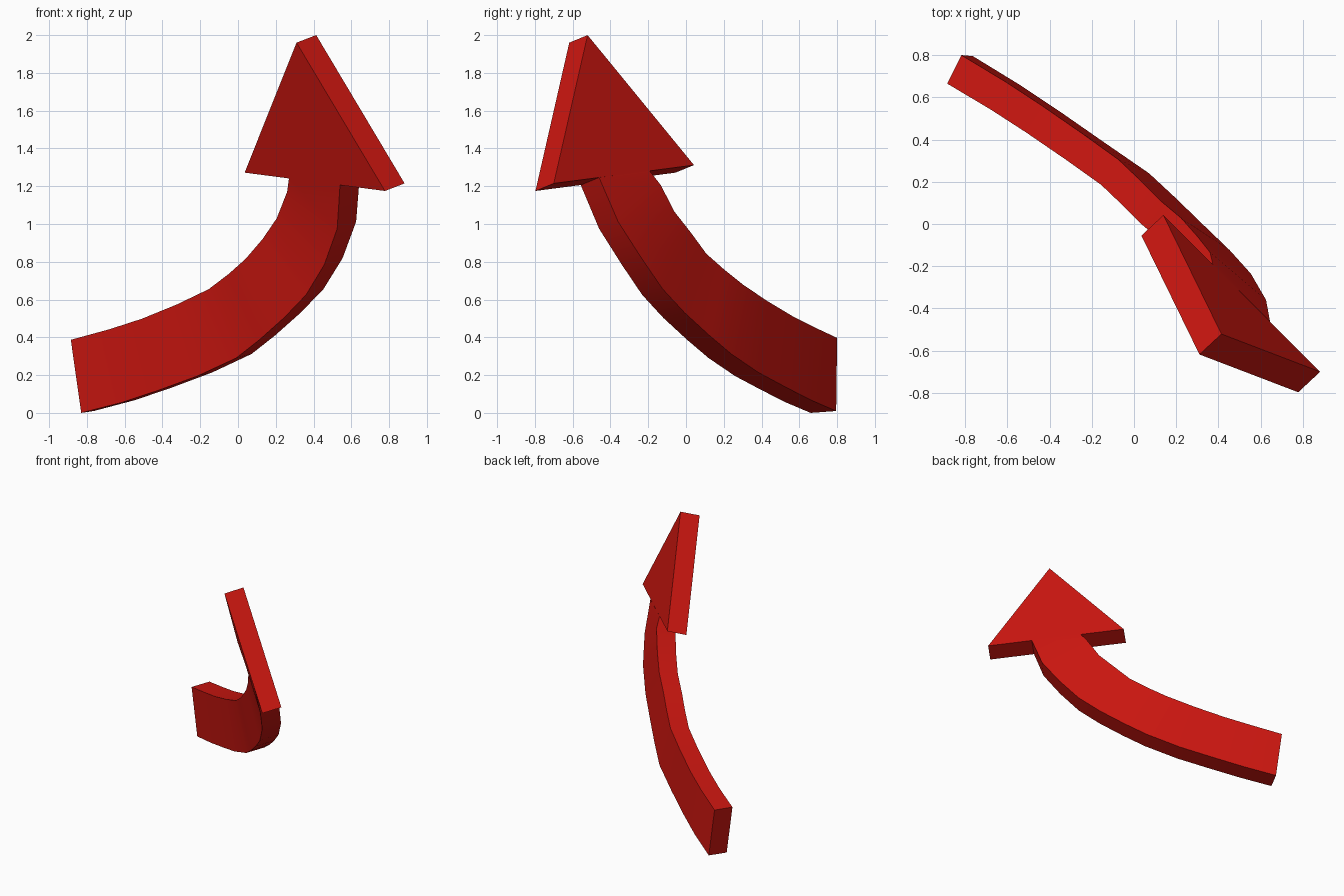
import bpy, bmesh, math
from mathutils import Vector

if "Cube" in bpy.data.objects:
    bpy.data.objects.remove(bpy.data.objects["Cube"])

red = bpy.data.materials.new("red")
red.diffuse_color = (0.6, 0.008, 0.005, 1)
red.use_nodes = True
red.node_tree.nodes["Principled BSDF"].inputs["Base Color"].default_value = red.diffuse_color


def finish(name, bm):
    bmesh.ops.recalc_face_normals(bm, faces=bm.faces)
    me = bpy.data.meshes.new(name)
    bm.to_mesh(me)
    bm.free()
    me.materials.append(red)
    ob = bpy.data.objects.new(name, me)
    bpy.context.collection.objects.link(ob)
    return ob


HEAD_THICK = Vector((0.104, 0.097, 0.04))
TAIL_THICK = Vector((0.067, 0.135, 0.01))

# arrow head: triangle pushed back along its thickness
bm = bmesh.new()
tri = [Vector(p) for p in ((0.31, -0.618, 1.96), (0.035, -0.055, 1.272), (0.778, -0.797, 1.175))]
front = [bm.verts.new(p) for p in tri]
back = [bm.verts.new(p + HEAD_THICK) for p in tri]
bm.faces.new(front)
bm.faces.new(back[::-1])
for i in range(3):
    j = (i + 1) % 3
    bm.faces.new((front[i], front[j], back[j], back[i]))
finish("arrow_head", bm)

# curved shaft: twisting band between its upper and lower front edges, head to tail
upper = [(0.27, -0.29, 1.242), (0.26, -0.235, 1.17), (0.205, -0.165, 1.03),
         (0.13, -0.08, 0.92), (0.04, -0.005, 0.815), (-0.05, 0.085, 0.735),
         (-0.155, 0.185, 0.655), (-0.326, 0.307, 0.573), (-0.51, 0.433, 0.498),
         (-0.68, 0.543, 0.443), (-0.885, 0.665, 0.387)]
lower = [(0.54, -0.557, 1.206), (0.525, -0.46, 0.975), (0.457, -0.34, 0.785),
         (0.36, -0.232, 0.625), (0.243, -0.12, 0.503), (0.112, 0.007, 0.386),
         (-0.01, 0.12, 0.29), (-0.215, 0.26, 0.195), (-0.425, 0.405, 0.118),
         (-0.615, 0.53, 0.055), (-0.83, 0.66, 0.0)]
bm = bmesh.new()
rings = []
for i, (u, l) in enumerate(zip(upper, lower)):
    t = HEAD_THICK.lerp(TAIL_THICK, i / (len(upper) - 1))
    u, l = Vector(u), Vector(l)
    rings.append([bm.verts.new(p) for p in (u, l, l + t, u + t)])
for a, b in zip(rings, rings[1:]):
    for i in range(4):
        j = (i + 1) % 4
        bm.faces.new((a[i], a[j], b[j], b[i]))
bm.faces.new(rings[0])
bm.faces.new(rings[-1])
shaft = finish("arrow_shaft", bm)
bpy.context.view_layer.objects.active = shaft
shaft.select_set(True)
bpy.ops.object.shade_smooth_by_angle(angle=math.radians(30))
